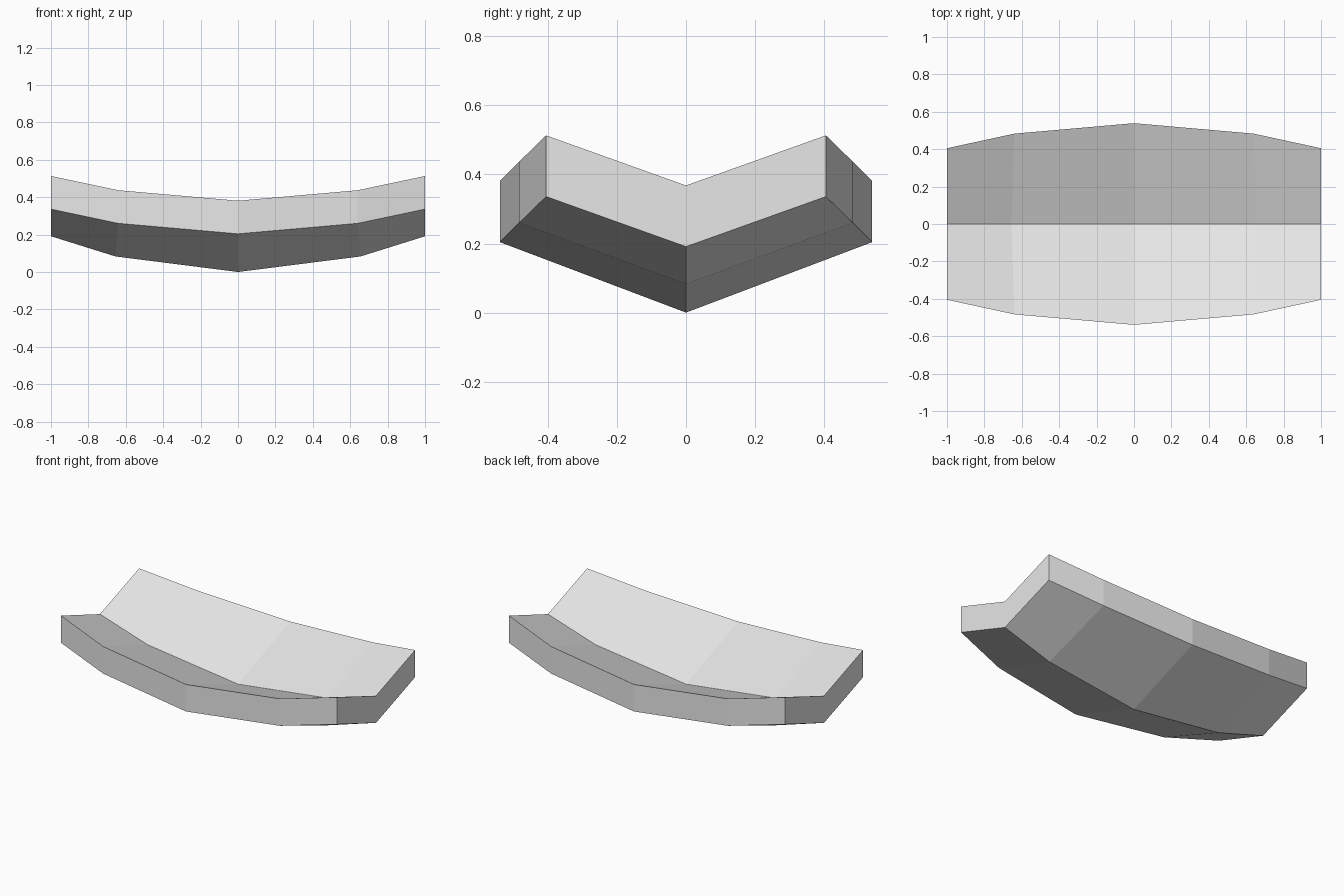
import bpy
import bmesh

cube = bpy.data.objects.get("Cube")
if cube:
    bpy.data.objects.remove(cube, do_unlink=True)

# Plain light grey material
GREY = (0.8, 0.8, 0.8, 1.0)
mat = bpy.data.materials.new("light_grey")
mat.use_nodes = True
mat.diffuse_color = GREY
mat.node_tree.nodes["Principled BSDF"].inputs["Base Color"].default_value = GREY

THICK = 0.177  # vertical thickness of the slab

# Stations from the middle to one end:
# (valley x, valley z, rim x, rim y, rim z) along the underside
half = [
    (0.00, 0.000, 0.000, 0.539, 0.204),
    (0.655, 0.083, 0.640, 0.483, 0.260),
    (1.00, 0.191, 1.000, 0.405, 0.336),
]
stations = [(-vx, vz, -rx, ry, rz) for vx, vz, rx, ry, rz in half[:0:-1]] + half

# V-shaped underside: rim, valley, rim at every station
bm = bmesh.new()
rows = [[bm.verts.new(p) for p in ((rx, -ry, rz), (vx, 0, vz), (rx, ry, rz))]
        for vx, vz, rx, ry, rz in stations]
for a, b in zip(rows, rows[1:]):
    for i in range(2):
        bm.faces.new((a[i], b[i], b[i + 1], a[i + 1]))

# Raise a copy straight up to give the slab its vertical walls
ext = bmesh.ops.extrude_face_region(bm, geom=bm.faces[:], use_keep_orig=True)
top = [v for v in ext["geom"] if isinstance(v, bmesh.types.BMVert)]
bmesh.ops.translate(bm, verts=top, vec=(0, 0, THICK))
bmesh.ops.recalc_face_normals(bm, faces=bm.faces[:])

mesh = bpy.data.meshes.new("curved_trough")
bm.to_mesh(mesh)
bm.free()
mesh.materials.append(mat)
obj = bpy.data.objects.new("curved_trough", mesh)
bpy.context.collection.objects.link(obj)
